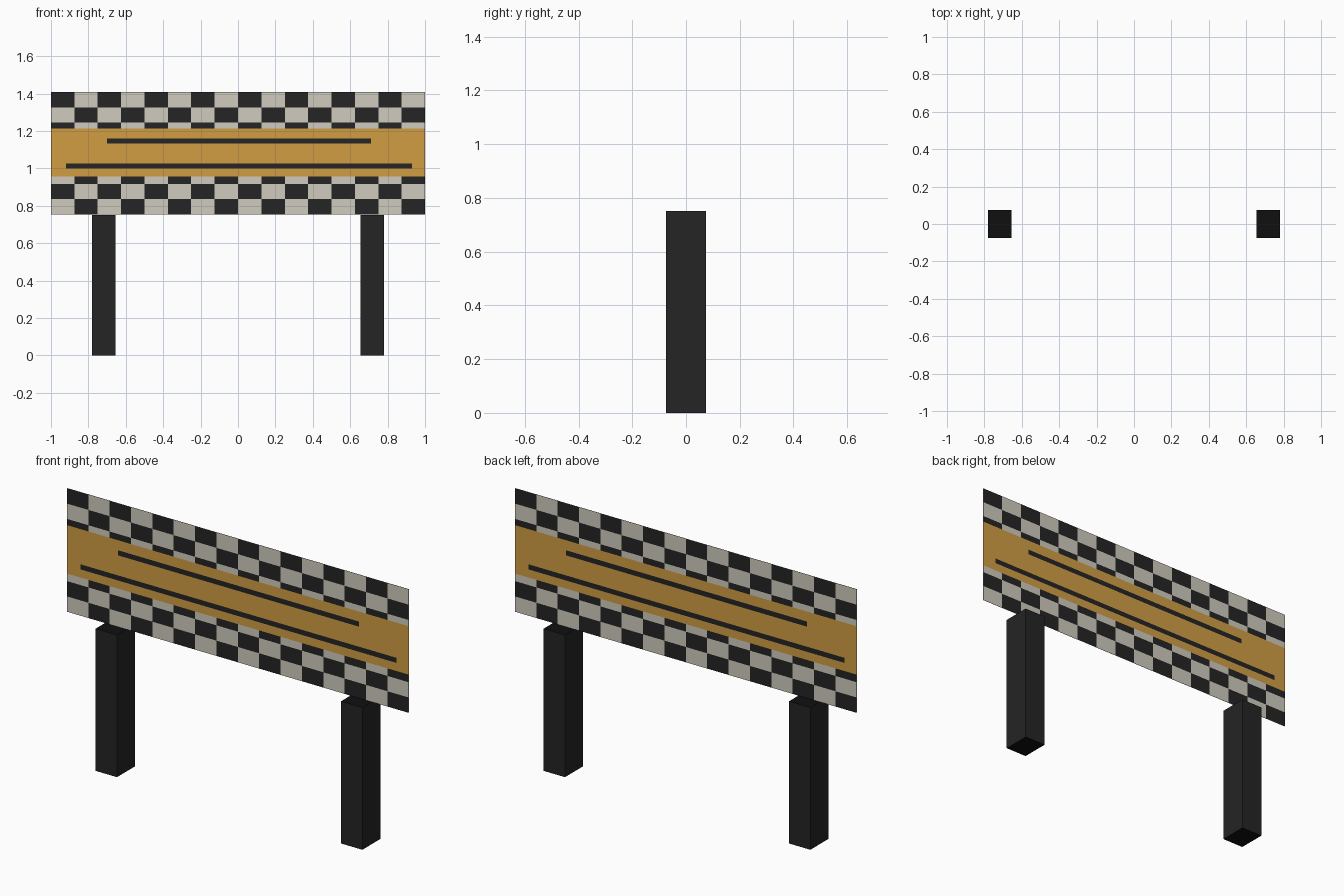
import bpy, bmesh, math

if "Cube" in bpy.data.objects:
    bpy.data.objects.remove(bpy.data.objects["Cube"])


def material(name, rgb):
    m = bpy.data.materials.new(name)
    m.diffuse_color = (*rgb, 1)
    m.use_nodes = True
    m.node_tree.nodes["Principled BSDF"].inputs["Base Color"].default_value = m.diffuse_color
    return m


CREAM = material("cream", (0.63, 0.60, 0.51))
BLACK = material("black", (0.018, 0.018, 0.018))
AMBER = material("amber", (0.64, 0.34, 0.057))
DEEP = material("deep_black", (0.005, 0.005, 0.005))


def new_object(name, bm, mats):
    me = bpy.data.meshes.new(name)
    bm.to_mesh(me)
    bm.free()
    for m in mats:
        me.materials.append(m)
    ob = bpy.data.objects.new(name, me)
    bpy.context.collection.objects.link(ob)
    return ob


# Checker rows: bottom, top, which column parity is black
CHECKS = [(0.755, 0.836, 1), (0.836, 0.917, 0), (0.917, 0.957, 1),
          (1.213, 1.246, 0), (1.246, 1.327, 1), (1.327, 1.408, 0)]
# Amber band rows: bottom, top, dark bar ends (or None)
BAND = [(0.957, 1.0, None), (1.0, 1.027, (-0.92, 0.93)), (1.027, 1.133, None),
        (1.133, 1.16, (-0.70, 0.71)), (1.16, 1.213, None)]
COLS = 16


def sign_face(name, y, turn):
    """One printed side of the thin board; the back is the front turned half round."""
    bm = bmesh.new()

    def cell(x0, x1, z0, z1, index):
        f = bm.faces.new([bm.verts.new(p) for p in
                          ((x0, y, z0), (x1, y, z0), (x1, y, z1), (x0, y, z1))])
        f.material_index = index

    for z0, z1, parity in CHECKS:
        for i in range(COLS):
            cell(-1 + 2 * i / COLS, -1 + 2 * (i + 1) / COLS, z0, z1,
                 1 if i % 2 == parity else 0)
    for z0, z1, bar in BAND:
        if bar:
            cell(-1, bar[0], z0, z1, 2)
            cell(bar[0], bar[1], z0, z1, 1)
            cell(bar[1], 1, z0, z1, 2)
        else:
            cell(-1, 1, z0, z1, 2)
    bmesh.ops.remove_doubles(bm, verts=bm.verts, dist=1e-5)
    ob = new_object(name, bm, (CREAM, BLACK, AMBER))
    ob.rotation_euler.z = turn


sign_face("board_front", -0.0015, 0)
sign_face("board_back", -0.0015, math.pi)

# Two square posts with darker ends
for side, x in (("left", -0.718), ("right", 0.718)):
    bm = bmesh.new()
    bmesh.ops.create_cube(bm, size=1)
    for v in bm.verts:
        v.co = (x + v.co.x * 0.125, v.co.y * 0.15, (v.co.z + 0.5) * 0.752)
    bm.normal_update()
    for f in bm.faces:
        f.material_index = 1 if abs(f.normal.z) > 0.5 else 0
    new_object(side + "_post", bm, (BLACK, DEEP))
